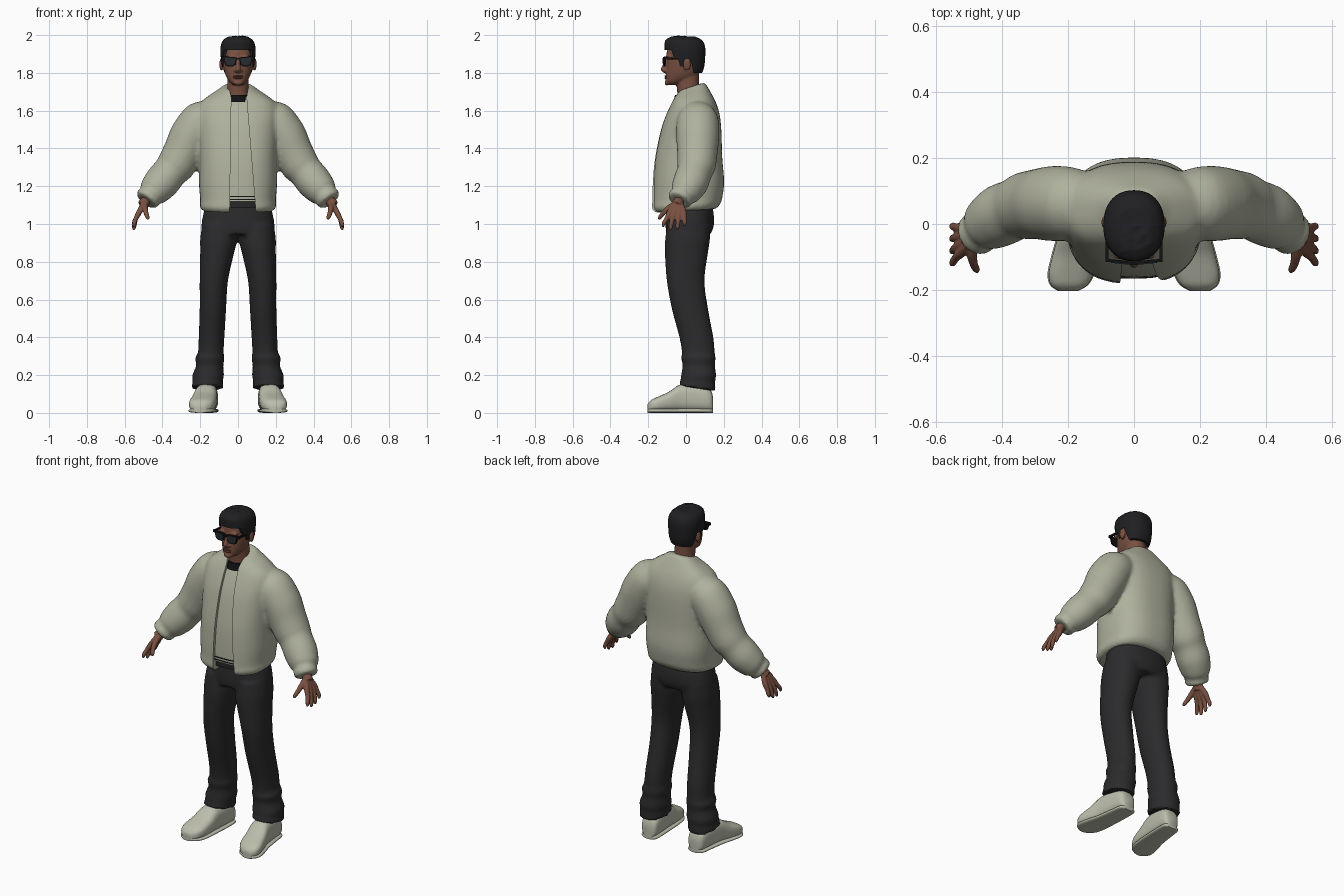
import bpy, bmesh, math, random
from mathutils import Vector, Matrix

if "Cube" in bpy.data.objects:
    bpy.data.objects.remove(bpy.data.objects["Cube"])
random.seed(4)
made = []


def material(name, r, g, b):
    m = bpy.data.materials.new(name)
    m.use_nodes = True
    m.diffuse_color = (r, g, b, 1)
    m.node_tree.nodes["Principled BSDF"].inputs["Base Color"].default_value = (r, g, b, 1)
    return m


SAGE = material("sage_cloth", .43, .44, .34)
CHARCOAL = material("charcoal_cloth", .024, .024, .026)
SKIN = material("brown_skin", .19, .08, .052)
LIP = material("dark_lip", .13, .05, .038)
HAIR = material("black_hair", .014, .014, .016)
FRAME = material("black_frame", .006, .006, .007)
LENS = material("smoky_lens", .022, .026, .03)
SHOE = material("pale_shoe", .5, .51, .41)


def level(z, front, back, half, cx=0, tilt=0):
    """Horizontal ring as centre and two half axes; tilt lifts the back."""
    return (Vector((cx, (front + back) / 2, z + tilt / 2)), Vector((half, 0, 0)),
            Vector((0, (back - front) / 2, tilt / 2)))


def loft(bm, rings, e=1.0, n=32, steps=4):
    """Closed skin through rings, smoothed between them; low e is boxier."""
    def at(i, k):
        return rings[max(0, min(len(rings) - 1, i))][k]
    full = []
    for i in range(len(rings) - 1):
        for j in range(steps):
            t = j / steps
            full.append([at(i, k) + .5 * t * (at(i + 1, k) - at(i - 1, k)
                        + t * (2 * at(i - 1, k) - 5 * at(i, k) + 4 * at(i + 1, k) - at(i + 2, k)
                        + t * (3 * (at(i, k) - at(i + 1, k)) + at(i + 2, k) - at(i - 1, k))))
                         for k in range(3)])
    full.append(rings[-1])

    def power(v):
        return math.copysign(abs(v) ** e, v)
    loops = [[bm.verts.new(c + u * power(math.cos(a)) + v * power(math.sin(a)))
              for a in (math.tau * k / n for k in range(n))] for c, u, v in full]
    for a, b in zip(loops, loops[1:]):
        for k in range(n):
            bm.faces.new((a[k], a[(k + 1) % n], b[(k + 1) % n], b[k]))
    bm.faces.new(loops[0])
    bm.faces.new(loops[-1])


def tube(bm, rows, s=1, n=20):
    """Round limb through rows of x, y, z, radius; s mirrors it."""
    pts = [Vector((s * r[0], r[1], r[2])) for r in rows]
    rings = []
    for i, p in enumerate(pts):
        t = (pts[min(i + 1, len(pts) - 1)] - pts[max(i - 1, 0)]).normalized()
        u = Vector((0, 1, 0))
        u = (u - t * u.dot(t)).normalized()
        rings.append((p, u * rows[i][3], t.cross(u) * rows[i][3]))
    loft(bm, rings, n=n)


def blob(bm, loc, size):
    bmesh.ops.create_uvsphere(bm, u_segments=20, v_segments=12, radius=1,
                              matrix=Matrix.Translation(loc) @ Matrix.Diagonal((*size, 1)))


def finish(name, bm, mat, voxel=0, smooth=0, cutter=None):
    """Turn the mesh into an object, fusing, relaxing and cutting it."""
    bmesh.ops.recalc_face_normals(bm, faces=bm.faces)
    ob = bpy.data.objects.new(name, bpy.data.meshes.new(name))
    bm.to_mesh(ob.data)
    bm.free()
    bpy.context.collection.objects.link(ob)
    if voxel:
        m = ob.modifiers.new("fuse", 'REMESH')
        m.mode, m.voxel_size = 'VOXEL', voxel
        m = ob.modifiers.new("relax", 'SMOOTH')
        m.iterations = smooth
    if cutter:
        m = ob.modifiers.new("cut", 'BOOLEAN')
        m.operation, m.solver, m.object = 'DIFFERENCE', 'EXACT', cutter
    if ob.modifiers:
        dg = bpy.context.evaluated_depsgraph_get()
        mesh = bpy.data.meshes.new_from_object(ob.evaluated_get(dg))
        ob.modifiers.clear()
        ob.data = mesh
    if cutter:
        bpy.data.objects.remove(cutter)
    if mat:
        ob.data.materials.clear()
        ob.data.materials.append(mat)
        made.append(ob)
    return ob


def prism(bm, outline, place, lo, hi):
    """Outline extruded from lo to hi; place maps (a, b, depth) to a point."""
    ends = [[bm.verts.new(place(a, b, d)) for a, b in outline] for d in (lo, hi)]
    for e in ends:
        bm.faces.new(e)
    for i in range(len(outline)):
        j = (i + 1) % len(outline)
        bm.faces.new((ends[0][i], ends[0][j], ends[1][j], ends[1][i]))


def cutter(outline, place, lo, hi):
    bm = bmesh.new()
    prism(bm, outline, place, lo, hi)
    ob = finish("cutter", bm, None)
    ob.hide_render = True
    return ob


def along_y(a, b, d): return (a, d, b)
def along_x(a, b, d): return (d, a, b)


# Jacket: torso and both sleeves fused, then opened down the front
torso = [(1.06, -.165, .16, .188, .02), (1.085, -.182, .18, .203, .02), (1.12, -.18, .19, .2, .01),
         (1.22, -.177, .202, .207), (1.35, -.165, .192, .206), (1.5, -.133, .187, .212),
         (1.58, -.105, .178, .215), (1.64, -.077, .16, .2), (1.675, -.058, .135, .15, .015),
         (1.695, -.045, .112, .1, .035), (1.705, -.038, .097, .08, .045)]
sleeve = [(.12, .06, 1.575, .088), (.19, .062, 1.545, .11), (.245, .062, 1.47, .114), (.29, .06, 1.38, .107),
          (.33, .055, 1.31, .102), (.36, .045, 1.275, .093), (.405, .025, 1.22, .094), (.45, -.005, 1.168, .08),
          (.462, -.018, 1.153, .064), (.475, -.028, 1.138, .068), (.487, -.036, 1.122, .062)]
bm = bmesh.new()
loft(bm, [level(*r[:4], tilt=r[4] if len(r) > 4 else 0) for r in torso], .8, 48)
for s in (1, -1):
    tube(bm, sleeve, s, 32)
opening = cutter([(-.045, 1), (.1, 1), (.075, 1.3), (.045, 1.67), (.068, 1.8), (-.068, 1.8), (-.035, 1.67)],
                 along_y, -.4, -.012)
finish("jacket", bm, SAGE, .011, 5, opening)

# Shirt inside the opening, with hem lines, undershirt and neckband
shirt = [level(z, f + .017, .1, min(w * .8, .16)) for z, f, b, w, *_ in torso[2:9]]
bm = bmesh.new()
loft(bm, shirt, .7)
finish("shirt", bm, SAGE)
for i in range(2):
    bm = bmesh.new()
    z = 1.128 + i * .016
    loft(bm, [level(z, -.166, .1, .162), level(z + .005, -.166, .1, .162)], .7, steps=1)
    finish("shirt_hem_line", bm, FRAME)
for name, rows, mat in (("undershirt", ((1.085, -.15, .1, .15), (1.121, -.155, .1, .15)), CHARCOAL),
                        ("neckband", ((1.645, -.068, .07, .055), (1.683, -.058, .07, .05)), FRAME)):
    bm = bmesh.new()
    loft(bm, [level(*r) for r in rows], .8)
    finish(name, bm, mat)

# Trousers: hips and two legs fused
hips = [(1.12, -.1, .13, .165), (1.06, -.105, .146, .182), (.99, -.108, .147, .194), (.945, -.105, .13, .185)]
leg = [(1, -.1, .13, .092, .098), (.92, -.11, .127, .098, .102), (.85, -.112, .117, .09, .11),
       (.7, -.102, .098, .075, .128), (.55, -.075, .117, .07, .133), (.4, -.035, .145, .068, .14),
       (.32, -.022, .152, .068, .144), (.29, -.026, .157, .078, .149), (.25, -.018, .153, .072, .15),
       (.2, -.026, .16, .084, .158), (.17, -.03, .155, .08, .16), (.145, -.04, .157, .084, .163)]
bm = bmesh.new()
loft(bm, [level(*r) for r in hips], .9, 40)
for s in (1, -1):
    loft(bm, [level(*r[:4], s * r[4], -.03 if r[0] < .16 else 0) for r in leg], .95)
finish("trousers", bm, CHARCOAL, .01, 5)

# Shoes: upper and sole run from heel to toe
last = [(.144, .155, .03, .08), (.125, .157, .05, .125), (.05, .162, .056, .15), (-.03, .17, .06, .15),
        (-.09, .18, .066, .112), (-.15, .191, .068, .085), (-.185, .197, .055, .068), (-.204, .2, .028, .045)]
for side, s in (("left", 1), ("right", -1)):
    for part, bottom, grow in (("shoe", .008, 1), ("sole", 0, 1.05)):
        bm = bmesh.new()
        rings = []
        for y, x, w, top in last:
            h = (top if part == "shoe" else .024) - bottom
            rings.append((Vector((s * x, y, bottom + h / 2)), Vector((w * grow, 0, 0)), Vector((0, 0, h / 2))))
        loft(bm, rings, .72)
        finish(side + "_" + part, bm, SHOE)

# Hands: palm, four fingers and thumb fused
for side, s in (("left", 1), ("right", -1)):
    bm = bmesh.new()
    tube(bm, [(.462, -.018, 1.16, .03), (.487, -.036, 1.125, .027), (.505, -.048, 1.1, .03)], s)
    for i, tip in enumerate((.985, .968, .972, .99)):
        y = -.085 + i * .024
        spread = -.118 + i * .037
        tube(bm, [(.495, -.055 + i * .008, 1.115, .014), (.522, y, 1.065, .0155), (.54, (y + spread) / 2, 1.03, .0125),
                  (.55, spread, tip + .018, .0115), (.553, spread - .004, tip, .006)], s, 12)
    tube(bm, [(.49, -.05, 1.11, .016), (.492, -.09, 1.085, .016), (.486, -.122, 1.055, .013),
              (.478, -.138, 1.035, .011), (.475, -.145, 1.025, .006)], s, 12)
    finish(side + "_hand", bm, SKIN, .0045, 3)

# Head: skull, neck, nose, brow and ears fused
skull = [(1.736, -.09, -.045, .022), (1.75, -.106, -.01, .042), (1.775, -.108, .05, .06), (1.8, -.106, .068, .07),
         (1.835, -.104, .078, .077), (1.87, -.102, .087, .081), (1.91, -.102, .088, .082),
         (1.95, -.085, .08, .073), (1.978, -.045, .045, .035)]
bm = bmesh.new()
loft(bm, [level(*r) for r in skull], .92)
loft(bm, [level(*r) for r in ((1.6, -.05, .09, .075), (1.68, -.046, .08, .06), (1.74, -.05, .07, .056),
                              (1.8, -.05, .068, .056))])
tube(bm, [(0, -.098, 1.875, .01), (0, -.11, 1.845, .011), (0, -.12, 1.818, .014), (0, -.11, 1.803, .009)], n=12)
blob(bm, (0, -.1, 1.748), (.026, .013, .015))
for s in (1, -1):
    blob(bm, (s * .014, -.108, 1.812), (.009, .01, .008))
    blob(bm, (s * .035, -.096, 1.885), (.03, .012, .01))
    blob(bm, (s * .088, .005, 1.845), (.011, .02, .034))
finish("head", bm, SKIN, .0055, 3)
for name, z, h in (("upper_lip", 1.783, .0045), ("lower_lip", 1.773, .0055)):
    bm = bmesh.new()
    blob(bm, (0, -.104, z), (.026, .01, h))
    finish(name, bm, LIP)

# Hair: cap with seeded tufts, trimmed along the hairline
cap = [(1.775, -.06, .075, .068), (1.83, -.09, .096, .085), (1.89, -.11, .102, .092), (1.94, -.113, .101, .092),
       (1.972, -.11, .086, .08), (1.992, -.08, .05, .052)]
bm = bmesh.new()
loft(bm, [level(*r) for r in cap], .88)
for i in range(70):
    a, r = random.uniform(0, math.tau), random.uniform(.2, 1)
    x, y = .074 * r * math.cos(a), -.02 + .084 * r * math.sin(a)
    z = 1.988 - .022 * r ** 3
    tube(bm, [(x, y + .012, z - .025, .012), (x, y, z - .004, .01),
              (x + random.uniform(-.01, .01), y - .012, z + random.uniform(.002, .01), .004)], n=8)
hairline = cutter([(-.4, 1.922), (-.078, 1.922), (-.066, 1.885), (-.042, 1.875), (-.032, 1.835), (-.012, 1.832),
                   (-.008, 1.872), (.018, 1.878), (.03, 1.85), (.04, 1.8), (.4, 1.79), (.4, 1.5), (-.4, 1.5)],
                  along_x, -.4, .4)
finish("hair", bm, HAIR, .006, 1, hairline)

# Sunglasses: rims, lenses, bridge and temples
rim = [(.006, 1.882), (.076, 1.888), (.077, 1.872), (.068, 1.842), (.054, 1.834), (.026, 1.834), (.012, 1.845)]
glass = [(.041 + (x - .041) * .8, 1.862 + (z - 1.862) * .74) for x, z in rim]
frame = bmesh.new()
for side, s in (("left", 1), ("right", -1)):
    lens = bmesh.new()
    for target, outline, lo, hi in ((frame, rim, -.122, -.114), (lens, glass, -.125, -.12)):
        prism(target, outline, lambda a, b, d: (s * a, d + a * .1, b), lo, hi)
    finish(side + "_lens", lens, LENS)
    prism(frame, [(-.115, 1.884), (.0, 1.876), (.012, 1.862), (.006, 1.86), (-.004, 1.868), (-.115, 1.873)],
          along_x, s * .078, s * .087)
    prism(frame, [(.072, 1.887), (.087, 1.886), (.087, 1.872), (.072, 1.872)],
          lambda a, b, d: (s * a, d, b), -.116, -.106)
prism(frame, [(-.01, 1.88), (.01, 1.88), (.01, 1.87), (-.01, 1.87)], along_y, -.124, -.115)
finish("sunglasses_frame", frame, FRAME)

# Smooth shading with crisp cut edges
bpy.ops.object.select_all(action='DESELECT')
for ob in made:
    ob.select_set(True)
bpy.context.view_layer.objects.active = made[0]
bpy.ops.object.shade_smooth_by_angle(angle=math.radians(42))
